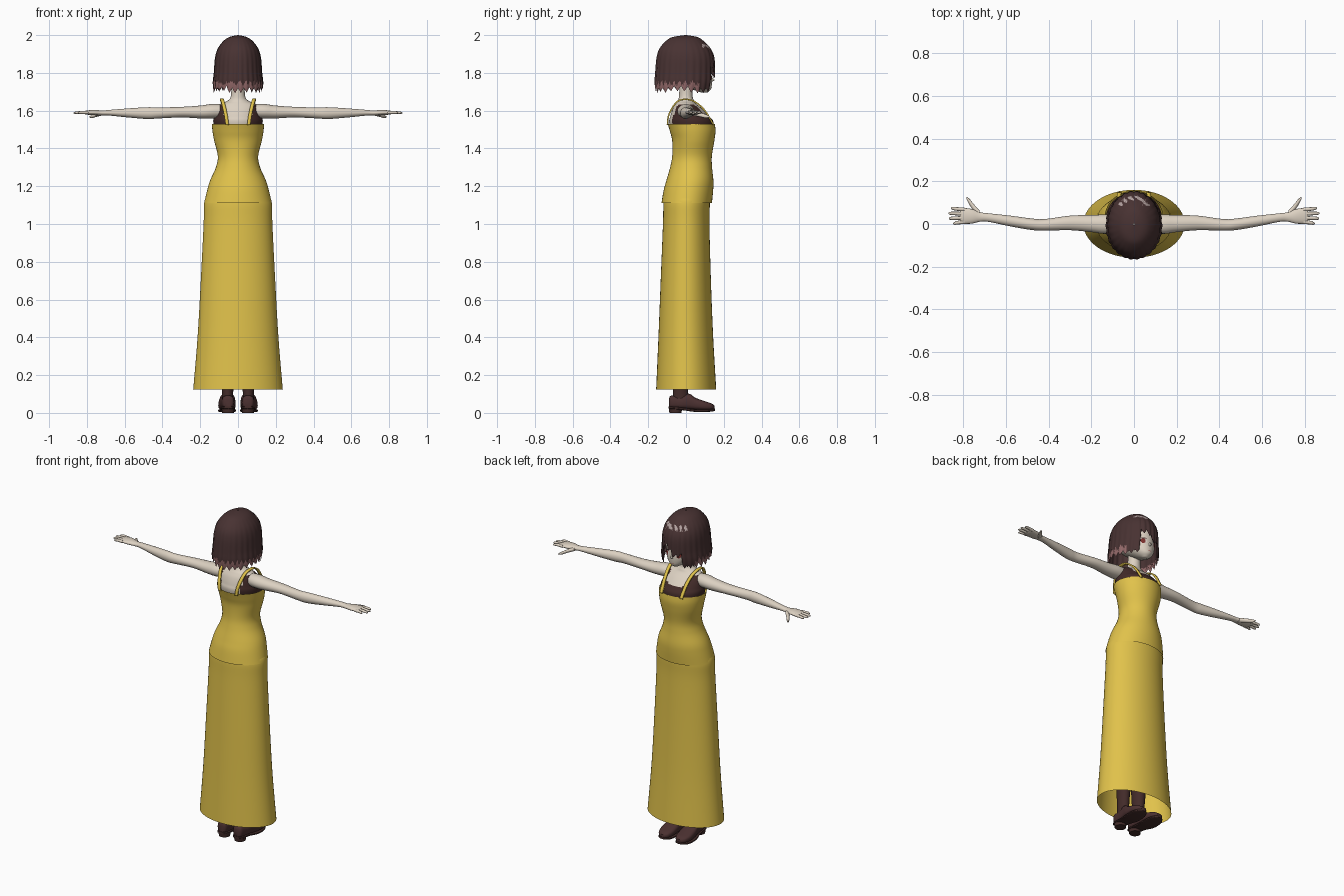
import bpy, bmesh, math, random
from mathutils import Vector
from mathutils.bvhtree import BVHTree

random.seed(4)
cube = bpy.data.objects.get("Cube")
if cube:
    bpy.data.objects.remove(cube, do_unlink=True)


def material(name, r, g, b):
    m = bpy.data.materials.new(name)
    m.use_nodes = True
    m.diffuse_color = (r, g, b, 1)
    m.node_tree.nodes["Principled BSDF"].inputs["Base Color"].default_value = (r, g, b, 1)
    return m


SKIN = material("skin", .72, .64, .54)
YELLOW = material("dress yellow", .75, .54, .07)
HAIR = material("hair brown", .065, .032, .032)
TIPS = material("hair tips rose", .29, .14, .14)
SHINE = material("hair highlight", .45, .36, .35)
DARK = material("dark brown cloth", .055, .024, .022)
SHOE = material("shoe brown", .07, .03, .03)
WHITE = material("eye white", .85, .83, .8)
IRIS = material("iris red brown", .2, .03, .025)
LIP = material("lip pink", .5, .2, .17)


def spline(rows, steps=6):
    """Catmull-Rom interpolation through rows of numbers."""
    out = []
    for i in range(len(rows) - 1):
        a, b, c, d = (rows[min(max(i + k, 0), len(rows) - 1)] for k in (-1, 0, 1, 2))
        for s in range(steps):
            t = s / steps
            out.append([.5 * (2*q + (r-p)*t + (2*p-5*q+4*r-s2)*t*t + (3*q-p-3*r+s2)*t**3)
                        for p, q, r, s2 in zip(a, b, c, d)])
    return out + [list(rows[-1])]


def grid(name, rows, mats, closed=True, caps=False, rule=None, angle=50):
    """Skin rows of points; rule picks the material of each face from its centre."""
    bm = bmesh.new()
    vs = [[bm.verts.new(p) for p in row] for row in rows]
    n = len(rows[0])
    for a, b in zip(vs, vs[1:]):
        for i in range(n if closed else n - 1):
            j = (i + 1) % n
            bm.faces.new((a[i], a[j], b[j], b[i]))
    if caps:
        bm.faces.new(vs[0])
        bm.faces.new(vs[-1])
    bmesh.ops.recalc_face_normals(bm, faces=bm.faces)
    for f in bm.faces:
        f.smooth = True
        if rule:
            f.material_index = rule(f.calc_center_median())
    me = bpy.data.meshes.new(name)
    bm.to_mesh(me)
    bm.free()
    me.set_sharp_from_angle(angle=math.radians(angle))
    for m in mats:
        me.materials.append(m)
    ob = bpy.data.objects.new(name, me)
    bpy.context.collection.objects.link(ob)
    return ob


def turn(n):
    return [2 * math.pi * i / n for i in range(n)]


def upright(name, rows, mats, n=48, cx=0, **kw):
    """Loft of rows (z, half width, back y, front y)."""
    pts = [[(cx + rx*math.sin(a), (y0+y1)/2 + (y1-y0)/2*math.cos(a), z) for a in turn(n)]
           for z, rx, y0, y1 in spline(rows)]
    return grid(name, pts, mats, **kw)


def limb(name, rows, mat, s, n=20):
    """Loft along x of rows (x, y, z, half y, half z), mirrored by s."""
    pts = [[(s*x, y + ry*math.cos(a), z + rz*math.sin(a)) for a in turn(n)]
           for x, y, z, ry, rz in spline(rows)]
    return grid(name, pts, [mat], caps=True)


# Body with a dark camisole
def camisole(c):
    side = abs(c.x) > .07 and c.z < 1.63
    chest = c.y > 0 and c.z < 1.575 + .25 * abs(abs(c.x) - .02) * (c.z < 1.6)
    return int(side or chest or c.z < 1.2)


upright("torso_and_neck", [
    (.95, .14, -.09, .09), (1.1, .15, -.1, .1), (1.3, .098, -.065, .12), (1.42, .108, -.06, .13),
    (1.53, .13, -.088, .147), (1.57, .127, -.083, .122), (1.61, .118, -.07, .085),
    (1.635, .095, -.055, .055), (1.65, .06, -.045, .045), (1.67, .04, -.038, .036),
    (1.72, .035, -.035, .036), (1.77, .036, -.035, .04)],
    [SKIN, DARK], caps=True, rule=camisole)

# Dress: bodice, skirt and shoulder straps
upright("bodice", [
    (1.53, .138, -.097, .153), (1.49, .135, -.085, .156), (1.44, .126, -.073, .15),
    (1.36, .107, -.073, .137), (1.3, .117, -.084, .138), (1.23, .148, -.104, .145),
    (1.18, .163, -.118, .144), (1.11, .179, -.13, .137)], [YELLOW], n=64)
upright("skirt", [
    (1.17, .15, -.1, .115), (1.12, .178, -.118, .126), (1.0, .182, -.122, .124),
    (.7, .197, -.134, .132), (.4, .214, -.146, .144), (.125, .237, -.158, .16)], [YELLOW], n=64)

for s, side in ((-1, "left"), (1, "right")):
    path = spline([(.057, -.098, 1.525), (.065, -.09, 1.58), (.08, -.05, 1.645), (.087, 0, 1.66),
                   (.082, .05, 1.645), (.074, .1, 1.6), (.068, .146, 1.525)])
    strap = grid(side + "_strap", [[(s*(x-.009), y, z), (s*(x+.009), y, z)] for x, y, z in path],
                 [YELLOW], closed=False)
    solid = strap.modifiers.new("thickness", "SOLIDIFY")
    solid.thickness = .008
    solid.offset = 0

    # Arms and hands
    limb(side + "_arm", [
        (.085, 0, 1.598, .04, .036), (.14, -.001, 1.597, .045, .038), (.2, .002, 1.593, .04, .034),
        (.3, .005, 1.592, .034, .028), (.42, -.004, 1.588, .027, .029), (.48, -.001, 1.587, .027, .031),
        (.58, .014, 1.588, .025, .024), (.68, .03, 1.589, .02, .015), (.72, .033, 1.588, .022, .013),
        (.76, .036, 1.59, .034, .014), (.8, .038, 1.59, .037, .011), (.815, .038, 1.59, .033, .007)],
        SKIN, s)
    for k, tip in enumerate((.848, .868, .87, .858)):
        y = .009 + .0195 * k
        spread = .004 * (k - 1.5)
        limb(f"{side}_finger_{k + 1}", [
            (.795, y, 1.59, .009, .009), (.83, y + spread/2, 1.591, .0085, .008),
            (tip - .008, y + spread, 1.589, .007, .006), (tip, y + spread, 1.588, .002, .002)],
            SKIN, s, n=10)
    limb(side + "_thumb", [
        (.725, .045, 1.585, .02, .012), (.75, .075, 1.578, .017, .011), (.772, .105, 1.57, .014, .009),
        (.785, .122, 1.567, .005, .004)], SKIN, s, n=12)

    # Legs in dark stockings
    upright(side + "_leg", [
        (1.0, .07, -.085, .08), (.8, .07, -.08, .075), (.55, .05, -.055, .05), (.4, .048, -.075, .035),
        (.2, .034, -.07, .015), (.12, .03, -.068, .01), (.06, .03, -.07, .02)],
        [DARK], n=24, cx=s*.055, caps=True)

    # Loafers: rows (y, centre x, half width, bottom z, top z)
    def along(name, rows, mat, power):
        pts = []
        for y, x, w, z0, z1 in spline(rows, 4):
            ring = []
            for a in turn(24):
                c, d = math.cos(a), math.sin(a)
                ring.append((s*(x + w*math.copysign(abs(c)**power, c)), y,
                             (z0+z1)/2 + (z1-z0)/2*math.copysign(abs(d)**power, d)))
            pts.append(ring)
        grid(name, pts, [mat], caps=True, angle=40)

    along(side + "_shoe", [
        (-.09, .053, .018, .03, .075), (-.078, .053, .03, .025, .092), (-.03, .054, .036, .022, .085),
        (.015, .056, .041, .018, .102), (.05, .058, .045, .015, .08), (.1, .059, .045, .014, .062),
        (.135, .058, .034, .016, .05), (.15, .057, .016, .02, .038)], SHOE, .7)
    along(side + "_sole", [
        (-.092, .053, .022, .022, .034), (-.07, .053, .035, .02, .033), (-.01, .054, .037, .013, .027),
        (.05, .058, .047, .005, .019), (.11, .059, .045, .005, .019), (.142, .058, .03, .008, .021),
        (.154, .057, .012, .012, .024)], DARK, .5)
    upright(side + "_shoe_heel", [(.03, .034, -.092, -.02), (0, .032, -.088, -.024)],
            [DARK], n=24, cx=s*.053, caps=True)

# Head, facing the +y side
head = upright("head", [
    (1.695, .014, .085, .112), (1.71, .038, .04, .13), (1.73, .06, 0, .136), (1.76, .079, -.05, .138),
    (1.8, .09, -.09, .135), (1.85, .095, -.1, .134), (1.92, .08, -.09, .11), (1.965, .035, -.05, .05)],
    [SKIN], caps=True)
upright("nose", [(1.776, .002, .13, .138), (1.762, .007, .125, .151), (1.754, .006, .125, .14)],
        [SKIN], n=12, caps=True)

# Eyes and mouth as thin plates laid on the face
bm = bmesh.new()
bm.from_mesh(head.data)
face = BVHTree.FromBMesh(bm)


def plate(name, x, z, w, h, lift, mat):
    rings = []
    for k in (.02, .5, 1):
        ring = []
        for a in turn(20):
            px, pz = x + k*w*math.cos(a), z + k*h*math.sin(a)
            hit = face.ray_cast(Vector((px, 1, pz)), Vector((0, -1, 0)))[0]
            ring.append((px, hit.y + lift, pz))
        rings.append(ring)
    grid(name, rings, [mat])


for s, side in ((-1, "left"), (1, "right")):
    plate(side + "_eye_white", s*.042, 1.778, .02, .016, .002, WHITE)
    plate(side + "_iris", s*.04, 1.778, .012, .016, .004, IRIS)
    plate(side + "_eyelash", s*.043, 1.796, .023, .003, .005, HAIR)
plate("mouth", 0, 1.724, .013, .002, .002, LIP)
bm.free()

# Bobbed hair: a cap whose columns end in pointed strands
PROFILE = spline([
    (2.0, .003, -.005, .002), (1.99, .045, -.07, .06), (1.97, .076, -.105, .092),
    (1.93, .106, -.14, .13), (1.88, .121, -.156, .15), (1.8, .127, -.163, .153),
    (1.74, .132, -.165, .15), (1.66, .12, -.15, .13)], 8)


def section(z):
    for p, q in zip(PROFILE, PROFILE[1:]):
        if q[0] <= z <= p[0]:
            t = (p[0] - z) / (p[0] - q[0])
            return [u + (v - u) * t for u, v in zip(p, q)]
    return PROFILE[-1]


def hair(name, scale, strands, lift, rule):
    per = 6
    cols, steps = strands * per, 44
    jitter = [random.uniform(0, .016) for _ in range(strands)]
    lows = []
    for i, a in enumerate(turn(cols)):
        front = abs((a + math.pi) % (2 * math.pi) - math.pi)
        base = 1.785 + .03 * math.sin(a * 5) * (front < .5) if front < .52 else 1.69
        lows.append(base + lift + jitter[i // per] + .028 * abs(i % per - 3) / 3)
    rows = []
    for j in range(steps + 1):
        row = []
        t = (j / steps) ** 1.5
        for i, a in enumerate(turn(cols)):
            z = 2.0 - (2.0 - lows[i]) * t
            _, rx, y0, y1 = section(z)
            k = scale * (1 + .016 * t * math.cos(math.pi * (i % per - 3) / 3))
            row.append((k*rx*math.sin(a), (y0+y1)/2 + k*(y1-y0)/2*math.cos(a), z - (1-scale)*.12*(1-t)))
        rows.append(row)
    grid(name, rows, [HAIR, TIPS, SHINE], rule=rule, angle=60)


def hair_colour(c):
    wave = math.sin(c.x * 160 + c.y * 190)
    if c.z < 1.745 + .012 * wave and c.y < .07:
        return 1
    if 1.927 < c.z < 1.948 + .006 * wave and c.y > .085 and wave > -.3:
        return 2
    return 0


hair("hair_outer", 1, 26, 0, hair_colour)
hair("hair_inner", .95, 22, .012, lambda c: int(c.z < 1.745 and c.y < .07))
